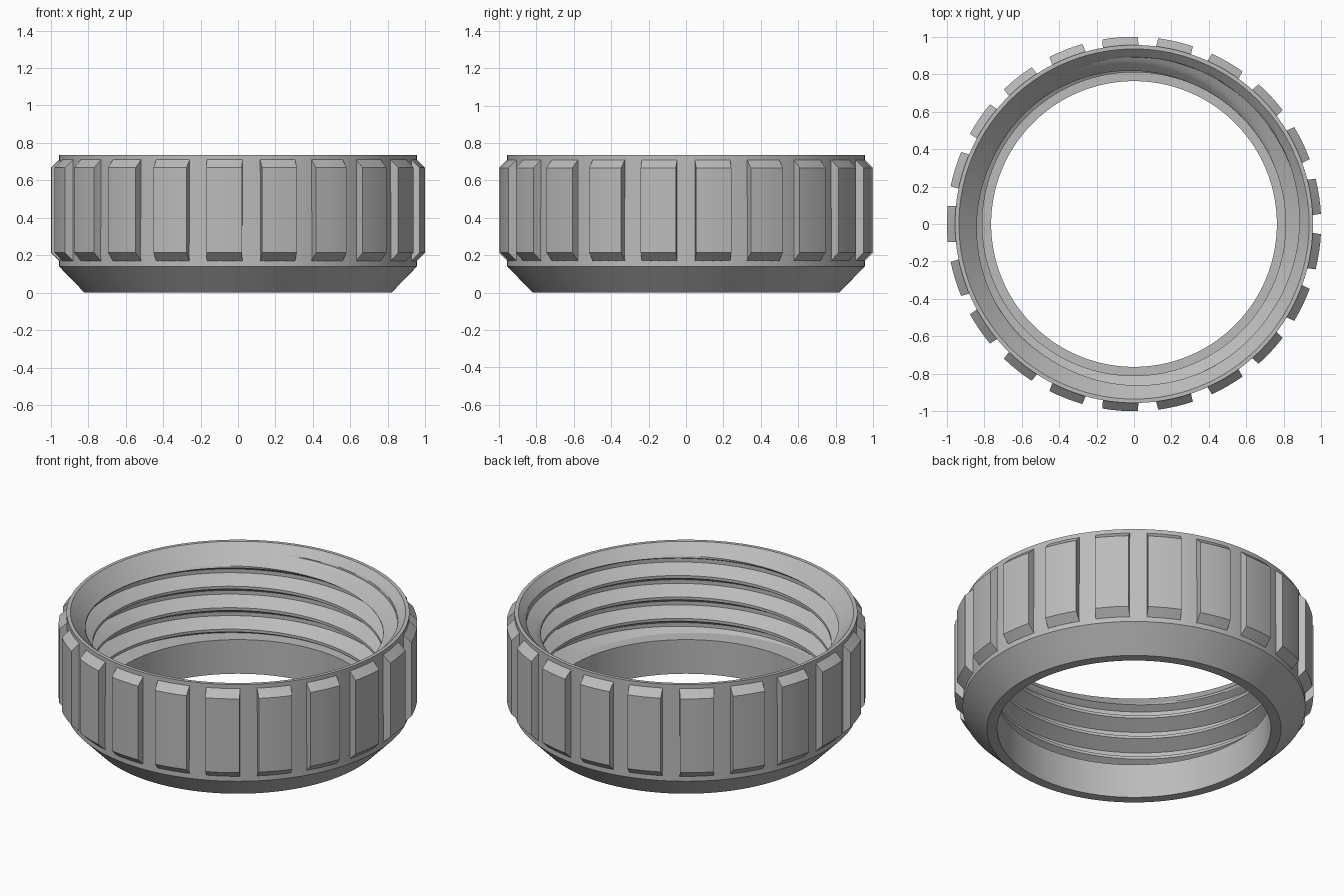
import bpy, bmesh, math

cube = bpy.data.objects.get("Cube")
if cube:
    bpy.data.objects.remove(cube)

TAU = 2 * math.pi
TOP, FLOOR, PITCH = 0.735, 0.21, 0.132
CREST, ROOT, BORE, OUTER = 0.81, 0.89, 0.763, 0.956
COLUMNS, RIBS = 180, 21

grey = bpy.data.materials.new("plain_grey")
grey.use_nodes = True
grey.diffuse_color = (0.5, 0.5, 0.5, 1)
grey.node_tree.nodes["Principled BSDF"].inputs["Base Color"].default_value = grey.diffuse_color


def polar(angle, r, z):
    return (r * math.cos(angle), r * math.sin(angle), z)


def finish(name, bm):
    """Clean the mesh and turn it into a shaded object."""
    bmesh.ops.remove_doubles(bm, verts=bm.verts, dist=1e-5)
    bmesh.ops.recalc_face_normals(bm, faces=bm.faces)
    mesh = bpy.data.meshes.new(name)
    bm.to_mesh(mesh)
    bm.free()
    mesh.materials.append(grey)
    obj = bpy.data.objects.new(name, mesh)
    bpy.context.collection.objects.link(obj)
    bpy.ops.object.select_all(action="DESELECT")
    obj.select_set(True)
    bpy.context.view_layer.objects.active = obj
    bpy.ops.object.shade_smooth_by_angle(angle=math.radians(25))


# One turn of the thread: height above the crest's upper edge, and radius
FLANK, FLAT = 0.046, 0.023
TURN = [(0, CREST), (FLANK, ROOT), (FLANK + FLAT, ROOT),
        (2 * FLANK + FLAT, CREST), (PITCH, CREST)]


def thread_radius(offset):
    offset %= PITCH
    for (h0, r0), (h1, r1) in zip(TURN, TURN[1:]):
        if offset <= h1:
            return r0 + (r1 - r0) * (offset - h0) / (h1 - h0)


# Offsets of the helical rows, each thread face split into a few strips
STRIPS = 4
ROWS = [k * PITCH + h0 + (h1 - h0) * s / STRIPS
        for k in range(-1, 6)
        for (h0, _), (h1, _) in zip(TURN, TURN[1:])
        for s in range(STRIPS)]
PHASE = 0.516 - 2 * PITCH


def section(angle):
    """Closed section of the ring: threaded bore, mouth chamfer, outside."""
    start = PHASE + PITCH * (angle - math.radians(125)) / TAU
    points = []
    for row in ROWS:
        z = min(max(start + row, FLOOR), TOP)
        mouth = 0.935 - (TOP - z)
        points.append((max(thread_radius(z - start), mouth), z))
    return points + [(OUTER, TOP), (OUTER, 0.14), (0.82, 0), (BORE, 0), (BORE, FLOOR)]


# Threaded ring
bm = bmesh.new()
columns = []
for i in range(COLUMNS + 1):
    angle = TAU * i / COLUMNS
    columns.append([bm.verts.new(polar(angle, r, z)) for r, z in section(angle)])
for a, b in zip(columns, columns[1:]):
    for j in range(len(a)):
        bm.faces.new((a[j - 1], a[j], b[j], b[j - 1]))
finish("threaded_ring", bm)

# Grip ribs, chamfered at both ends
RIB_PROFILE = [(0.925, 0.71), (OUTER, 0.71), (1.0, 0.667),
               (1.0, 0.213), (OUTER, 0.17), (0.925, 0.17)]
bm = bmesh.new()
for n in range(RIBS):
    centre = math.pi + TAU * n / RIBS
    slices = []
    for s in range(-2, 3):
        slices.append([bm.verts.new(polar(centre + s / 2 * (0.095 if r == 1 else 0.1), r, z))
                       for r, z in RIB_PROFILE])
    for a, b in zip(slices, slices[1:]):
        for j in range(len(a)):
            bm.faces.new((a[j - 1], a[j], b[j], b[j - 1]))
    bm.faces.new(slices[0])
    bm.faces.new(slices[-1])
finish("grip_ribs", bm)
